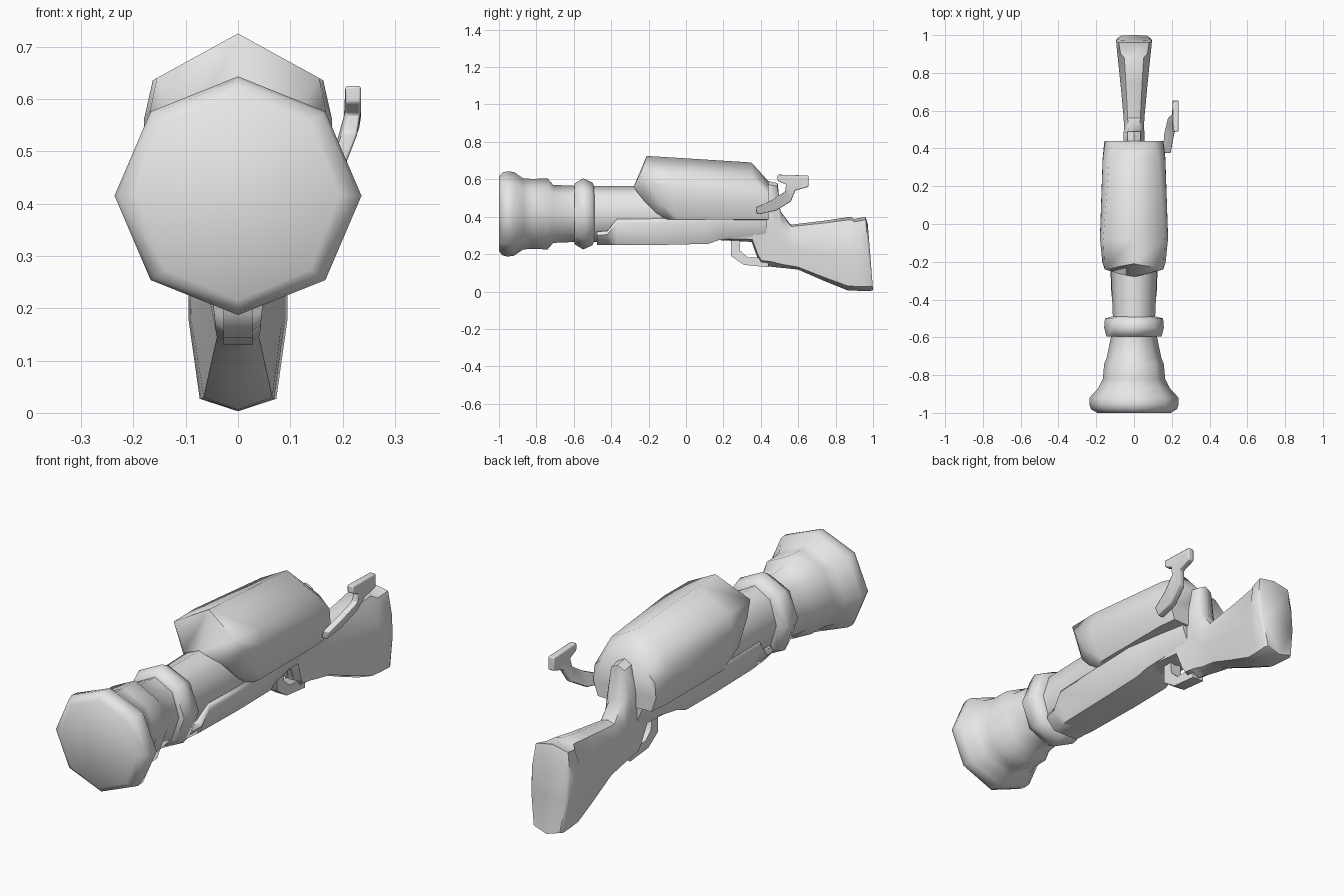
import bpy, bmesh, math

cube = bpy.data.objects.get("Cube")
if cube:
    bpy.data.objects.remove(cube, do_unlink=True)

grey = bpy.data.materials.new("plain_grey")
grey.use_nodes = True
grey.diffuse_color = (0.8, 0.8, 0.8, 1)
grey.node_tree.nodes["Principled BSDF"].inputs["Base Color"].default_value = grey.diffuse_color


def finish(name, bm, angle=60):
    bmesh.ops.recalc_face_normals(bm, faces=bm.faces)
    mesh = bpy.data.meshes.new(name)
    bm.to_mesh(mesh)
    bm.free()
    mesh.materials.append(grey)
    mesh.shade_smooth()
    mesh.set_sharp_from_angle(angle=math.radians(angle))
    obj = bpy.data.objects.new(name, mesh)
    bpy.context.collection.objects.link(obj)
    return obj


def loft(name, rings, angle=60):
    """Skin a row of matching rings and cap both ends."""
    bm = bmesh.new()
    rows = [[bm.verts.new(p) for p in ring] for ring in rings]
    n = len(rows[0])
    for a, b in zip(rows, rows[1:]):
        for i in range(n):
            j = (i + 1) % n
            bm.faces.new((a[i], a[j], b[j], b[i]))
    bm.faces.new(rows[0])
    bm.faces.new(rows[-1])
    return finish(name, bm, angle)


def mirrored(half):
    """Close a half ring that runs from the top centre to the bottom centre."""
    return half + [(-x, y, z) for x, y, z in half[-2:0:-1]]


def octagon(y, rx, rz, z=0.415):
    angles = [i * math.pi / 4 for i in range(8)]
    return [(rx * math.sin(a), y, z + rz * math.cos(a)) for a in angles]


def plate(name, outline, half, bend):
    """Thick side-view outline whose x position follows its height."""
    bm = bmesh.new()
    sides = [[bm.verts.new((bend(z) + s * half, y, z)) for y, z in outline] for s in (-1, 1)]
    for side in sides:
        bm.faces.new(side)
    for i in range(len(outline)):
        j = (i + 1) % len(outline)
        bm.faces.new((sides[0][i], sides[0][j], sides[1][j], sides[1][i]))
    bmesh.ops.triangulate(bm, faces=[f for f in bm.faces if len(f.verts) > 4])
    return finish(name, bm)


# Barrel with flared, closed muzzle
loft("barrel", [octagon(*s) for s in (
    (-1, .195, .2), (-.98, .228, .222), (-.955, .236, .228), (-.92, .236, .224),
    (-.87, .19, .19), (-.82, .165, .187), (-.74, .158, .19), (-.71, .145, .155),
    (-.59, .12, .15), (-.49, .112, .15), (-.25, .122, .15), (.2, .12, .14))])

# Raised band around the barrel
loft("barrel_band", [octagon(*s) for s in (
    (-.597, .11, .14), (-.595, .146, .163), (-.55, .158, .19),
    (-.5, .154, .168), (-.488, .11, .14))], 70)

# Receiver: slanted front, ridged top, sloping back
loft("receiver", [mirrored(half) for half in (
    [(0, -.28, .56), (.09, -.26, .53), (.115, -.22, .48), (.12, -.16, .42), (.1, -.12, .385), (0, -.1, .38)],
    [(0, -.21, .725), (.155, -.24, .64), (.168, -.2, .577), (.172, -.13, .47), (.14, -.08, .385), (0, -.08, .38)],
    [(0, -.08, .717), (.163, -.08, .635), (.18, -.08, .56), (.18, -.06, .46), (.145, -.04, .385), (0, -.04, .38)],
    [(0, .35, .69), (.13, .35, .62), (.165, .35, .54), (.166, .35, .46), (.145, .35, .385), (0, .35, .38)],
    [(0, .44, .59), (.1, .44, .57), (.152, .44, .52), (.157, .44, .45), (.135, .44, .385), (0, .44, .38)])])

# Fore-end below the barrel
def fore_ring(y, top, bottom, w):
    return mirrored([(0, y, top), (w * .92, y, top), (w, y, top - .02),
                     (w * .6, y, bottom), (0, y, bottom)])

loft("fore_end", [fore_ring(*s) for s in (
    (-.475, .32, .25, .105), (-.42, .325, .25, .112), (-.37, .387, .25, .12),
    (-.1, .39, .25, .13), (.12, .395, .255, .135), (.175, .395, .275, .125),
    (.3, .395, .29, .105), (.43, .395, .3, .08))])


# Stock, from the wrist to the butt
def stock_ring(y_top, top, y_low, low, w, crown=.6):
    def at(x, t):
        return (x, y_top + (y_low - y_top) * t, top + (low - top) * t)
    return mirrored([at(0, 0), at(w * crown, .04), at(w, .3), at(w, .55), at(w * .77, .94), at(0, 1)])

loft("stock", [stock_ring(*s) for s in (
    (.17, .395, .17, .275, .09), (.34, .5, .355, .265, .07), (.4, .585, .385, .17, .06),
    (.44, .59, .4, .14, .056), (.49, .58, .46, .132, .056), (.505, .43, .52, .126, .052),
    (.56, .357, .6, .117, .056), (.75, .38, .74, .056, .072), (.88, .4, .865, .006, .085),
    (.9, .388, .92, .004, .089, .8), (.96, .4, .985, .003, .095, .85), (.972, .36, 1, .008, .085, .8))], 50)

# Trigger guard
plate("trigger_guard", [
    (.24, .285), (.24, .19), (.31, .143), (.44, .13), (.44, .18), (.33, .182), (.29, .218), (.285, .285)],
    .028, lambda z: 0)

# Trigger
plate("trigger", [(.345, .28), (.4, .28), (.4, .18), (.38, .185), (.368, .235)], .012, lambda z: 0)

# Side lever, leaning outward as it rises
lever = plate("side_lever", [
    (.375, .45), (.38, .412), (.48, .432), (.56, .48), (.585, .54), (.655, .56), (.655, .62),
    (.49, .625), (.49, .592), (.535, .572), (.53, .535), (.46, .49)],
    .015, lambda z: .165 + .055 * min(1, max(0, (z - .41) / .14)))
bevel = lever.modifiers.new("soft_edges", "BEVEL")
bevel.width = .005
bevel.segments = 2
